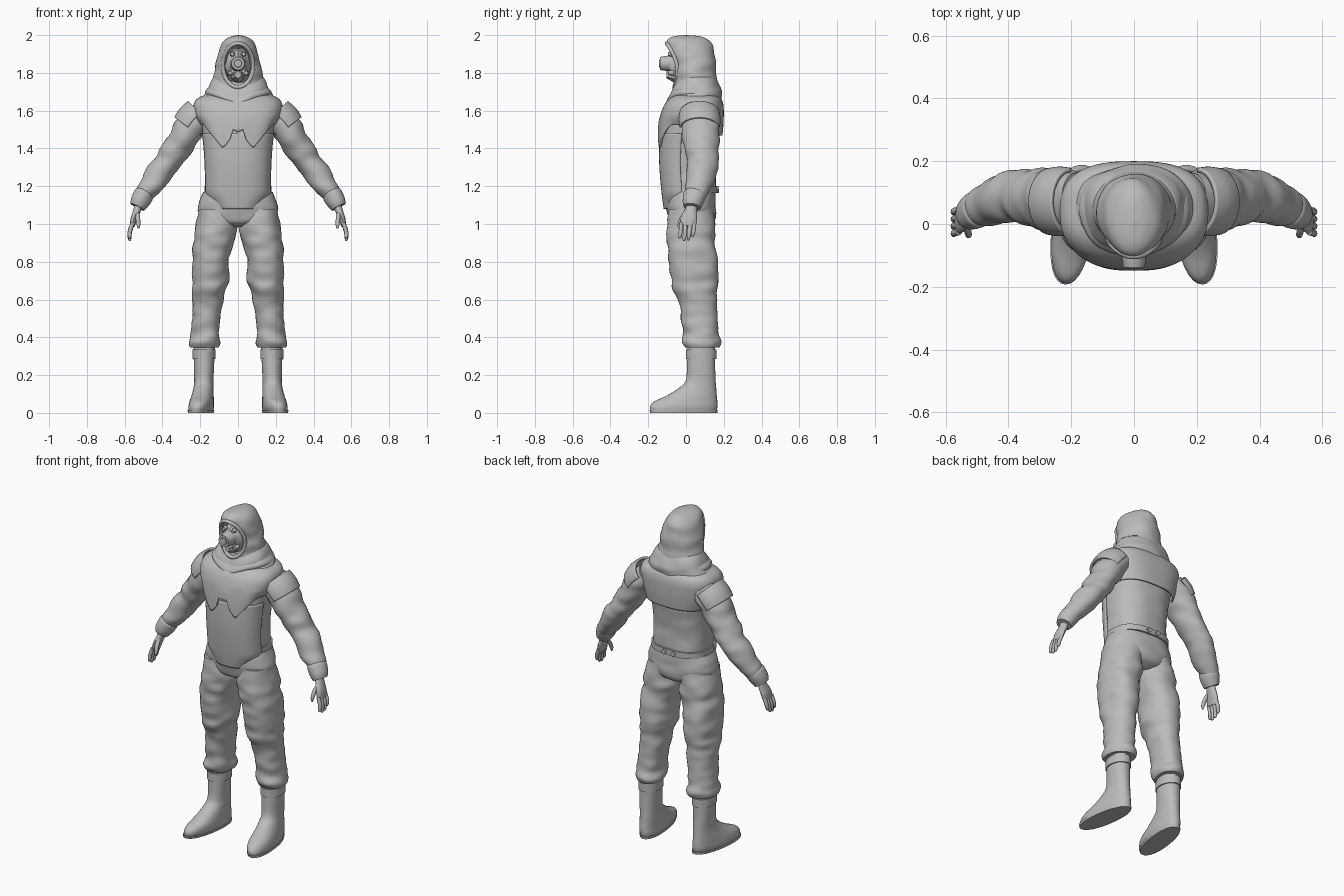
import bpy, bmesh, math
from mathutils import Vector, noise

cube = bpy.data.objects.get("Cube")
if cube:
    bpy.data.objects.remove(cube, do_unlink=True)

GREY = (0.5, 0.5, 0.5, 1)
cloth = bpy.data.materials.new("plain grey")
cloth.use_nodes = True
cloth.diffuse_color = GREY
shader = next(n for n in cloth.node_tree.nodes if n.type == 'BSDF_PRINCIPLED')
shader.inputs["Base Color"].default_value = GREY


def finish(obj, mirror=False, thick=0):
    """Material, smooth shading and common modifiers."""
    obj.data.materials.clear()
    obj.data.materials.append(cloth)
    bpy.ops.object.select_all(action='DESELECT')
    obj.select_set(True)
    bpy.context.view_layer.objects.active = obj
    bpy.ops.object.shade_smooth_by_angle(angle=math.radians(40))
    if thick:
        shell = obj.modifiers.new("thickness", 'SOLIDIFY')
        shell.thickness, shell.offset = thick, 0
    if mirror:
        obj.modifiers.new("mirror", 'MIRROR')
    return obj


def smooth_path(rings, steps):
    """Catmull-Rom interpolation through rows of numbers."""
    out = []
    last = len(rings) - 1
    for i in range(last):
        a, b, c, d = (rings[min(max(i + k, 0), last)] for k in (-1, 0, 1, 2))
        for s in range(steps):
            t = s / steps
            out.append([q + t / 2 * (r - p + t * (2*p - 5*q + 4*r - e + t * (3*(q - r) + e - p)))
                        for p, q, r, e in zip(a, b, c, d)])
    return out + [list(rings[-1])]


def loft(name, rings, n=32, power=2, level=True, steps=5, arc=None, caps=True,
         wrinkle=0, warp=None, mirror=False, thick=0):
    """Skin rings of (x, y, z, radius, y radius); level rings stay horizontal."""
    rows = smooth_path(rings, steps)
    centres = [Vector(r[:3]) for r in rows]
    bm = bmesh.new()
    a0, a1 = arc or (0, math.tau)
    count = n + 1 if arc else n
    grid = []
    for i, (c, row) in enumerate(zip(centres, rows)):
        u, v = Vector((1, 0, 0)), Vector((0, 1, 0))
        if not level:
            t = (centres[min(i + 1, len(rows) - 1)] - centres[max(i - 1, 0)]).normalized()
            u = Vector((0, 1, 0)).cross(t).normalized()
            v = t.cross(u)
        line = []
        for k in range(count):
            a = a0 + (a1 - a0) * k / n
            ca, sa = (math.copysign(abs(f(a)) ** (2 / power), f(a)) for f in (math.cos, math.sin))
            off = u * row[3] * ca + v * row[4] * sa
            p = c + off
            if wrinkle:
                p += off.normalized() * wrinkle * noise.noise(Vector((p.x * 9, p.y * 9, p.z * 18)))
            if warp:
                p = Vector(warp(p.x, p.y, p.z))
            line.append(bm.verts.new(p))
        grid.append(line)
    for lo, hi in zip(grid, grid[1:]):
        for k in range(n):
            j = (k + 1) % count
            bm.faces.new((lo[k], lo[j], hi[j], hi[k]))
    if caps and not arc:
        bm.faces.new(grid[0])
        bm.faces.new(grid[-1])
    bmesh.ops.recalc_face_normals(bm, faces=bm.faces)
    mesh = bpy.data.meshes.new(name)
    bm.to_mesh(mesh)
    bm.free()
    obj = bpy.data.objects.new(name, mesh)
    bpy.context.collection.objects.link(obj)
    return finish(obj, mirror, thick)


def ring(z, rx, front, back, cx=0):
    return (cx, (front + back) / 2, z, rx, (back - front) / 2)


def cone(name, loc, r1, r2, depth, sides=24, tall=1, mirror=False):
    """Cone frustum whose narrow end faces the front."""
    bpy.ops.mesh.primitive_cone_add(vertices=sides, radius1=r1, radius2=r2, depth=depth,
                                    location=loc, rotation=(math.pi / 2, 0, 0))
    obj = bpy.context.object
    obj.name = name
    obj.scale = (1, tall, 1)
    bpy.ops.object.transform_apply(location=True, rotation=True, scale=True)
    return finish(obj, mirror)


# Trousers
loft("trouser_seat", [ring(.985, .07, -.04, .1), ring(1.01, .15, -.085, .145),
     ring(1.06, .208, -.1, .157), ring(1.12, .205, -.105, .158), ring(1.17, .185, -.1, .155)],
     n=40, power=2.3, wrinkle=.006)
loft("trouser_leg", [ring(1.08, .095, -.09, .145, .11), ring(.98, .11, -.1, .155, .117),
     ring(.9, .106, -.1, .16, .13), ring(.8, .098, -.092, .165, .143),
     ring(.7, .096, -.078, .165, .148), ring(.66, .092, -.07, .165, .15),
     ring(.6, .08, -.047, .165, .157), ring(.5, .076, -.02, .168, .165),
     ring(.42, .075, -.018, .172, .172), ring(.375, .083, -.022, .188, .175),
     ring(.345, .072, -.008, .175, .175)], power=2.2, wrinkle=.014, mirror=True)

# Boots, with toes turned slightly out
def toe_out(x, y, z):
    return x - .13 * (y - .08) * max(0, 1 - z / .2), y, z

loft("boot", [ring(0, .057, -.182, .158, .185), ring(.03, .064, -.19, .166, .185),
     ring(.06, .062, -.17, .166, .185), ring(.09, .058, -.105, .163, .184),
     ring(.13, .053, -.04, .16, .182), ring(.17, .051, -.002, .157, .181),
     ring(.26, .054, .006, .154, .18), ring(.37, .057, .008, .155, .178)],
     power=2.2, warp=toe_out, mirror=True)
loft("boot_sole", [ring(0, .063, -.19, .166, .185), ring(.014, .066, -.193, .168, .185)],
     power=2.2, steps=1, warp=toe_out, mirror=True)
loft("boot_strap", [ring(z, .062, -.001, .162, .18) for z in (.285, .335)], steps=1, mirror=True)

# Torso with front panel, belt and back buckle
loft("torso", [ring(1.14, .165, -.112, .15), ring(1.2, .171, -.123, .157),
     ring(1.3, .171, -.132, .155), ring(1.4, .178, -.134, .163), ring(1.5, .19, -.13, .175),
     ring(1.6, .19, -.108, .175), ring(1.66, .14, -.06, .14)], n=48, power=2.5, wrinkle=.005)

def panel_cut(x, y, z):
    return x * min(1, .7 + max(0, z - 1.08) * 3.75), y, z

loft("front_panel", [ring(1.08, .168, -.114, .15), ring(1.16, .172, -.125, .157),
     ring(1.3, .175, -.137, .155), ring(1.4, .181, -.138, .163), ring(1.48, .19, -.134, .17)],
     n=30, power=2.5, arc=(math.pi * 1.06, math.pi * 1.94), warp=panel_cut, thick=.008)
loft("belt", [ring(z, .178, -.115, .166) for z in (1.165, 1.2)], n=48, power=2.5, steps=1)
for x in (-.03, .03):
    cone("belt_buckle", (x, .165, 1.182), .018, .018, .02, 4)

# Shoulder yoke whose hem drops to two points on the chest
def yoke_hem(x, y, z):
    if z < 1.58:
        ax = abs(x)
        hem = 1.47
        if y < .02:
            hem = 1.5 - ax / .08 * .1 if ax < .08 else min(1.53, 1.4 + (ax - .08) * 1.3)
            if ax < .035:
                hem = 1.5
        z = 1.58 - (1.58 - z) * (1.58 - hem) / .08
    return x, y, z

loft("shoulder_yoke", [ring(1.5, .195, -.144, .188), ring(1.54, .212, -.14, .193),
     ring(1.58, .225, -.13, .195), ring(1.63, .23, -.11, .193), ring(1.665, .205, -.08, .18),
     ring(1.69, .13, -.05, .15)], n=96, power=2.7, warp=yoke_hem, caps=False, thick=.01)
cone("chest_clasp", (0, -.136, 1.505), .03, .026, .016, 6, .6)

# Sleeves, cuffs and shoulder pads
loft("sleeve", [(.18, .075, 1.585, .075, .09), (.26, .08, 1.5, .078, .1),
     (.315, .085, 1.41, .076, .095), (.36, .088, 1.345, .068, .085), (.405, .085, 1.285, .067, .08),
     (.47, .062, 1.195, .06, .066), (.505, .043, 1.145, .045, .052)],
     level=False, wrinkle=.012, mirror=True)
loft("sleeve_cuff", [(.493, .048, 1.165, .046, .054), (.5, .045, 1.153, .054, .06),
     (.52, .036, 1.115, .049, .054), (.533, .032, 1.09, .042, .047)],
     level=False, wrinkle=.004, mirror=True)
loft("shoulder_pad", [(.2, .072, 1.585, .085, .1), (.235, .072, 1.55, .089, .104),
     (.265, .072, 1.512, .083, .1)], level=False,
     arc=(math.pi * .5, math.pi * 1.5), mirror=True, thick=.014)

# Hands
loft("palm", [(.522, .032, 1.11, .024, .026), (.535, .026, 1.07, .02, .033),
     (.55, .016, 1.03, .018, .043), (.56, .01, .99, .013, .042)], n=16, level=False, mirror=True)
for i, length in enumerate((.075, .088, .084, .065)):
    y = -.025 + i * .023
    loft("finger", [(.558, y, 1.005, .011, .011), (.572, y - .003, 1 - length * .5, .011, .011),
         (.574, y - .008, 1 - length * .9, .009, .009), (.57, y - .01, 1 - length, .004, .004)],
         n=10, level=False, steps=3, mirror=True)
loft("thumb", [(.537, .005, 1.06, .013, .013), (.53, -.022, 1.03, .012, .012),
     (.527, -.036, .995, .01, .01), (.527, -.038, .975, .004, .004)],
     n=10, level=False, steps=3, mirror=True)

# Hood with a sunken face opening
def face_opening(x, y, z):
    d = math.hypot(x / .082, (z - 1.84) / .118)
    if y < .03 and d < 1:
        t = min(1, (1 - d) * 4)
        y += .06 * t * t * (3 - 2 * t)
    return x, y, z

loft("hood", [ring(1.6, .15, -.06, .18), ring(1.7, .146, -.06, .176), ring(1.78, .13, -.075, .165),
     ring(1.86, .116, -.085, .157), ring(1.93, .1, -.1, .146), ring(1.972, .072, -.1, .122),
     ring(1.993, .038, -.065, .08), ring(2, .004, .0, .01)],
     n=80, steps=8, wrinkle=.008, warp=face_opening)
rim = []
for k in range(25):
    a = math.tau * k / 24 - math.pi / 2
    c, s = math.cos(a), math.sin(a)
    rim.append((.08 * c, -.082 - .02 * s + .034 * c * c, 1.84 + .116 * s, .011, .011))
loft("hood_rim", rim, n=10, steps=2, level=False)

# Scarf folds, hanging lower at the front
def sag(depth):
    def drop(x, y, z):
        front = max(0, (.04 - y) / .15)
        return x, y, z - depth * front ** 2 * max(0, 1 - abs(x) / .2)
    return drop

loft("scarf", [ring(1.615, .198, -.118, .193), ring(1.66, .188, -.1, .188),
     ring(1.7, .168, -.082, .182), ring(1.74, .152, -.07, .172), ring(1.775, .125, -.055, .155)],
     n=64, power=2.1, caps=False, wrinkle=.014, warp=sag(.08), thick=.01)
loft("scarf_fold", [ring(1.665, .165, -.08, .17), ring(1.69, .178, -.1, .186),
     ring(1.71, .174, -.094, .183), ring(1.735, .145, -.06, .165)],
     n=64, wrinkle=.008, warp=sag(.06))

# Breathing mask
cone("face_plate", (0, -.055, 1.835), .07, .042, .06, 8, 1.4)
cone("mask_chin", (0, -.08, 1.79), .04, .018, .045, 6, 1.1)
cone("mask_filter", (0, -.1, 1.85), .045, .036, .05)
cone("filter_ring", (0, -.129, 1.85), .038, .034, .018)
cone("filter_cap", (0, -.139, 1.85), .024, .02, .006, 8)
cone("mask_vent", (.042, -.078, 1.8), .015, .011, .03, 12, mirror=True)
cone("eye_lens", (.03, -.085, 1.9), .014, .01, .02, 12, mirror=True)
